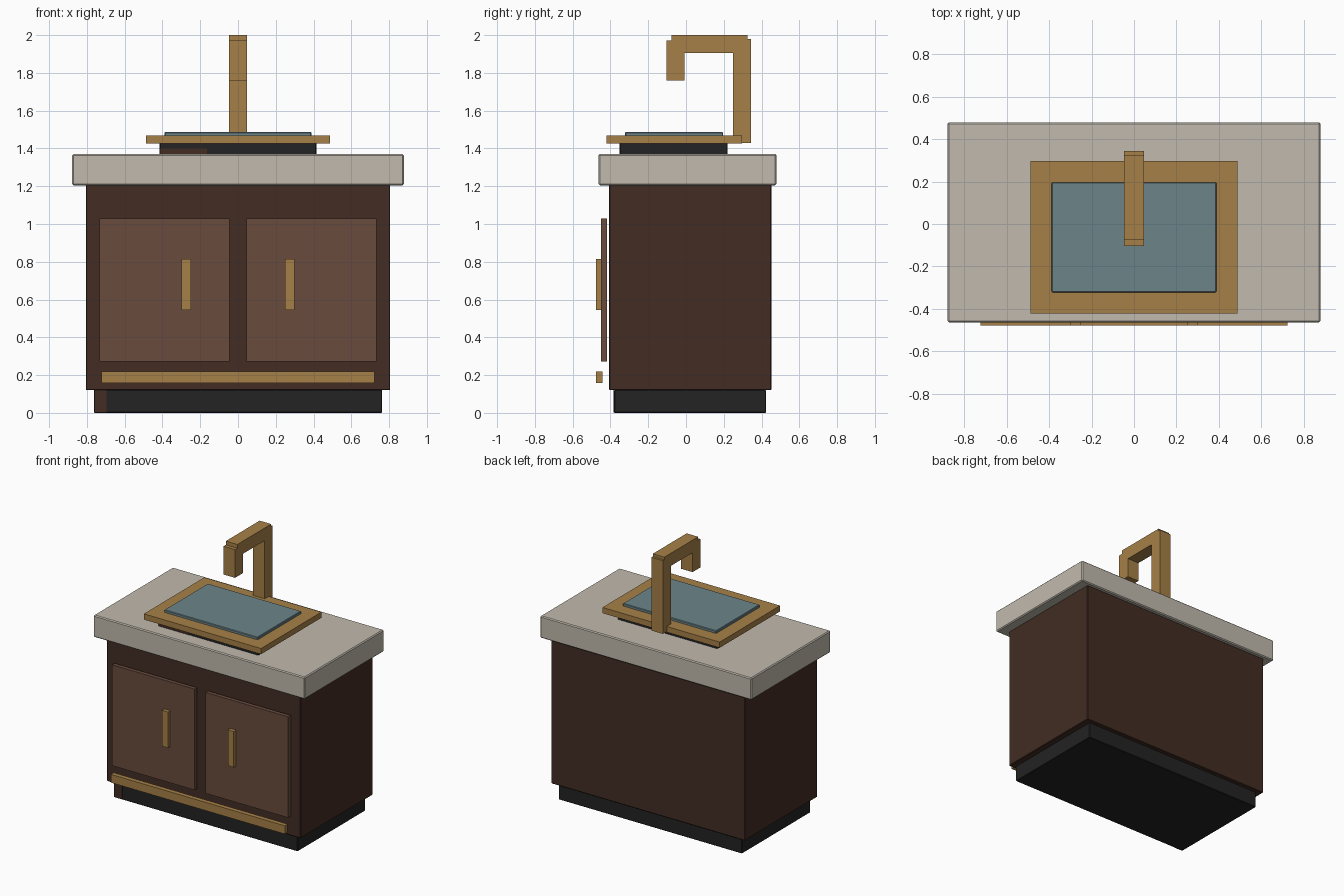
import bpy
import bmesh

if "Cube" in bpy.data.objects:
    bpy.data.objects.remove(bpy.data.objects["Cube"])


def srgb(c):
    c /= 255
    return c / 12.92 if c <= 0.04045 else ((c + 0.055) / 1.055) ** 2.4


def material(name, r, g, b):
    m = bpy.data.materials.new(name)
    m.diffuse_color = (srgb(r), srgb(g), srgb(b), 1)
    m.use_nodes = True
    m.node_tree.nodes["Principled BSDF"].inputs["Base Color"].default_value = m.diffuse_color
    return m


STONE = material("warm stone", 193, 186, 174)
BRASS = material("brass", 166, 128, 71)
WATER = material("blue grey", 108, 133, 138)
WOOD = material("dark wood", 66, 44, 35)
DOOR = material("door wood", 104, 75, 61)
BLACK = material("charcoal", 35, 35, 35)


def box(name, x, y, z, mat, bevel=0.0):
    """Box from its (min, max) range on each axis, with an optional chamfer."""
    mesh = bpy.data.meshes.new(name)
    bm = bmesh.new()
    bmesh.ops.create_cube(bm, size=1)
    for v in bm.verts:
        v.co = [r[0] if c < 0 else r[1] for c, r in zip(v.co, (x, y, z))]
    if bevel:
        bmesh.ops.bevel(bm, geom=bm.edges[:], offset=bevel, segments=1,
                        affect='EDGES')
    bm.to_mesh(mesh)
    bm.free()
    mesh.materials.append(mat)
    obj = bpy.data.objects.new(name, mesh)
    bpy.context.collection.objects.link(obj)
    return obj


# Cabinet body, plinth and countertop
box("plinth", (-0.763, 0.763), (-0.381, 0.424), (0, 0.122), BLACK, 0.004)
box("cabinet", (-0.805, 0.805), (-0.407, 0.452), (0.12, 1.207), WOOD, 0.004)
box("countertop", (-0.878, 0.878), (-0.463, 0.479), (1.205, 1.37), STONE, 0.007)

# Doors and their pulls
for side, s in (("left", -1), ("right", 1)):
    box(side + "_door", sorted((s * 0.046, s * 0.732)), (-0.449, -0.419),
        (0.272, 1.03), DOOR)
    box(side + "_handle", sorted((s * 0.249, s * 0.298)), (-0.477, -0.449),
        (0.545, 0.815), BRASS)

# Brass rail below the doors
box("lower_rail", (-0.723, 0.723), (-0.477, -0.443), (0.158, 0.22), BRASS)

# Sink: dark basin, brass rim, water panel
box("basin", (-0.415, 0.415), (-0.351, 0.221), (1.36, 1.43), BLACK, 0.004)
box("rim", (-0.487, 0.487), (-0.422, 0.296), (1.425, 1.468), BRASS)
box("water", (-0.388, 0.388), (-0.322, 0.196), (1.45, 1.487), WATER, 0.004)

# Brown patches on the dark fronts
box("plinth_patch", (-0.761, -0.695), (-0.383, -0.38), (0.003, 0.12), WOOD)
box("basin_patch", (-0.412, -0.165), (-0.353, -0.35), (1.37, 1.40), WOOD)

# Faucet: post, arm and spout
W = (-0.048, 0.048)
box("faucet_post", W, (0.249, 0.343), (1.43, 1.98), BRASS)
box("faucet_arm", W, (-0.076, 0.326), (1.905, 2.0), BRASS)
box("faucet_spout", W, (-0.104, -0.009), (1.76, 1.972), BRASS)
